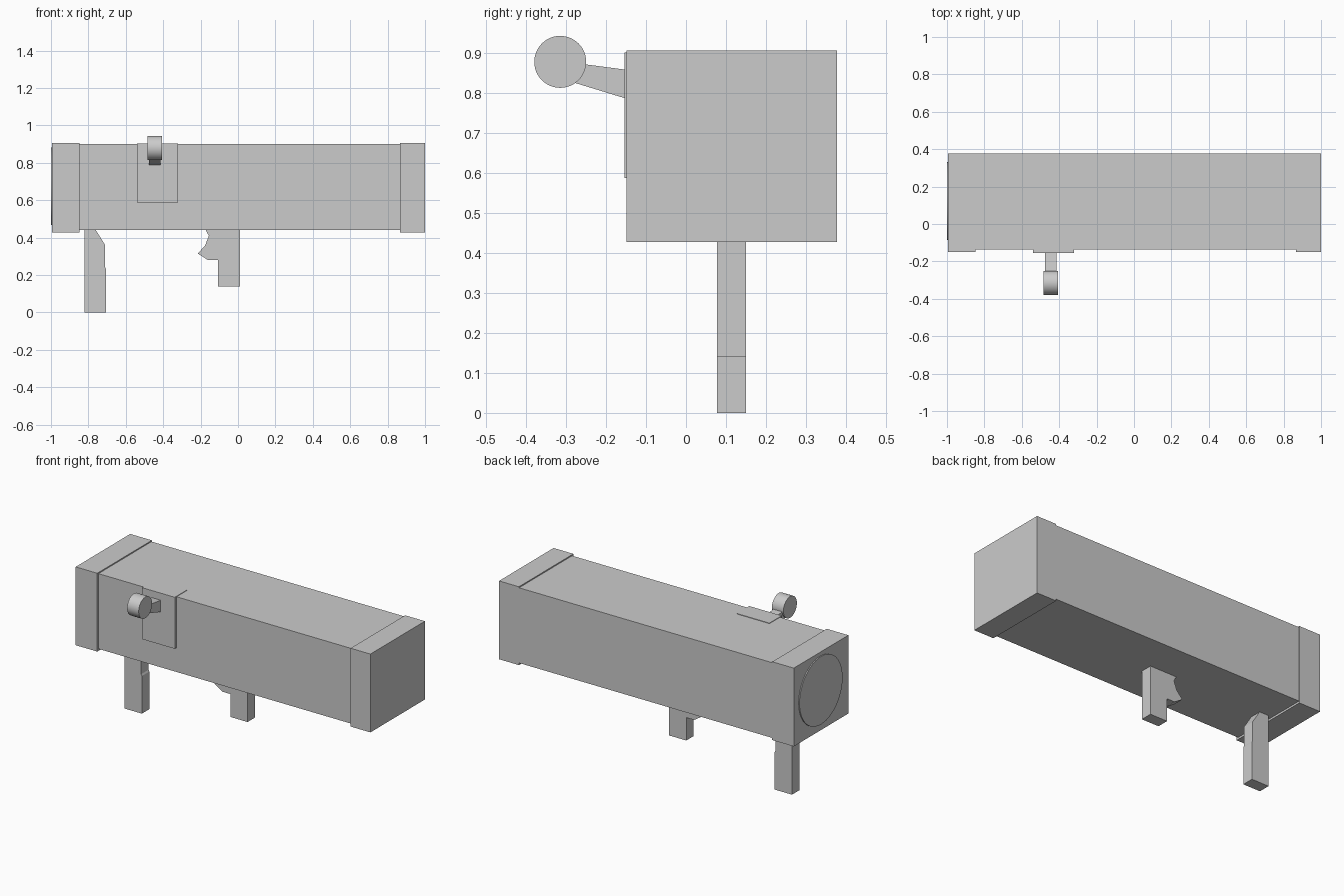
import bpy, bmesh, math

if "Cube" in bpy.data.objects:
    bpy.data.objects.remove(bpy.data.objects["Cube"])


def finish(name, bm):
    bmesh.ops.recalc_face_normals(bm, faces=bm.faces)
    mesh = bpy.data.meshes.new(name)
    bm.to_mesh(mesh)
    bm.free()
    obj = bpy.data.objects.new(name, mesh)
    bpy.context.collection.objects.link(obj)
    return obj


def extrude(name, points, offset):
    bm = bmesh.new()
    face = bm.faces.new([bm.verts.new(p) for p in points])
    new = bmesh.ops.extrude_face_region(bm, geom=[face])["geom"]
    bmesh.ops.translate(bm, vec=offset, verts=[v for v in new if isinstance(v, bmesh.types.BMVert)])
    return finish(name, bm)


def box(name, x0, x1, y0, y1, z0, z1):
    return extrude(name, [(x0, y0, z0), (x1, y0, z0), (x1, y1, z0), (x0, y1, z0)], (0, 0, z1 - z0))


def disc(name, x0, x1, y, z, r):
    bpy.ops.mesh.primitive_cylinder_add(vertices=48, radius=r, depth=x1 - x0,
                                        location=((x0 + x1) / 2, y, z),
                                        rotation=(0, math.pi / 2, 0))
    obj = bpy.context.object
    obj.name = name
    bpy.ops.object.shade_smooth_by_angle(angle=math.radians(30))
    return obj


# Square launch tube housing and its end caps
box("tube_housing", -0.86, 0.88, -0.137, 0.376, 0.44, 0.90)
box("left_end_cap", -0.994, -0.848, -0.149, 0.378, 0.428, 0.907)
box("right_end_cap", 0.866, 1.0, -0.149, 0.378, 0.428, 0.907)

# Round cover on the left end
disc("end_cover", -1.0, -0.985, 0.123, 0.675, 0.208)

# Sight: mounting plate, angled arm and round eyepiece
box("sight_plate", -0.54, -0.32, -0.154, -0.035, 0.588, 0.903)
extrude("sight_arm", [(-0.475, -0.14, 0.858), (-0.475, -0.14, 0.784),
                      (-0.475, -0.30, 0.833), (-0.475, -0.30, 0.879)], (0.06, 0, 0))
disc("sight_eyepiece", -0.484, -0.406, -0.315, 0.879, 0.065)

# Grips below the housing, as side profiles extruded in depth
grips = {
    "front_grip": [(-0.822, 0), (-0.705, 0), (-0.705, 0.23), (-0.71, 0.24), (-0.71, 0.36),
                   (-0.76, 0.44), (-0.76, 0.45), (-0.822, 0.45)],
    "trigger_grip": [(-0.107, 0.14), (0.01, 0.14), (0.01, 0.45), (-0.172, 0.45), (-0.172, 0.44),
                     (-0.156, 0.41), (-0.176, 0.358), (-0.215, 0.315), (-0.16, 0.28), (-0.107, 0.28)],
}
for name, profile in grips.items():
    extrude(name, [(x, 0.078, z) for x, z in profile], (0, 0.072, 0))
